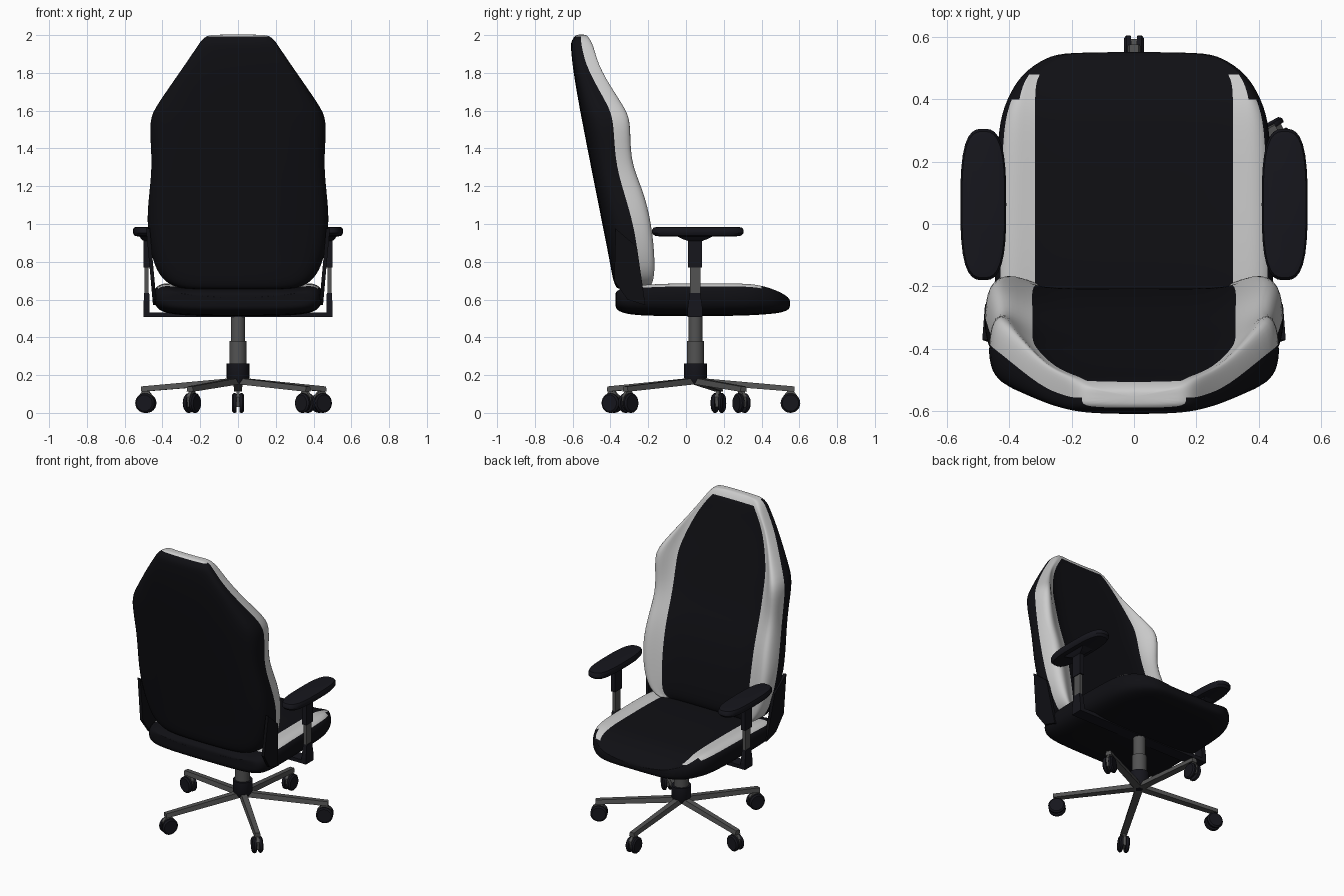
import bpy, bmesh
from math import sin, cos, pi, radians
from mathutils import Vector, Matrix

if "Cube" in bpy.data.objects:
    bpy.data.objects.remove(bpy.data.objects["Cube"])


def material(name, c):
    m = bpy.data.materials.new(name)
    m.diffuse_color = (*c, 1)
    m.use_nodes = True
    m.node_tree.nodes["Principled BSDF"].inputs["Base Color"].default_value = m.diffuse_color
    return m


BLACK = material("black_leather", (0.005, 0.005, 0.007))
PLASTIC = material("black_plastic", (0.008, 0.008, 0.012))
WHITE = material("white_leather", (0.62, 0.62, 0.62))
METAL = material("dark_metal", (0.085, 0.085, 0.085))


def loft(name, rings, mats, pick=lambda r, c: 0, subsurf=0, angle=35, cap=0):
    """Skin a list of closed rings and cap both ends."""
    bm = bmesh.new()
    vs = [[bm.verts.new(p) for p in ring] for ring in rings]
    n = len(rings[0])
    for r in range(len(vs) - 1):
        for c in range(n):
            d = (c + 1) % n
            f = bm.faces.new((vs[r][c], vs[r][d], vs[r + 1][d], vs[r + 1][c]))
            f.material_index = pick(r, c)
    bm.faces.new(vs[0])
    bm.faces.new(vs[-1]).material_index = cap
    bmesh.ops.recalc_face_normals(bm, faces=bm.faces)
    me = bpy.data.meshes.new(name)
    bm.to_mesh(me)
    bm.free()
    for m in mats:
        me.materials.append(m)
    ob = bpy.data.objects.new(name, me)
    bpy.context.collection.objects.link(ob)
    if subsurf:
        mod = ob.modifiers.new("smooth", 'SUBSURF')
        mod.levels = mod.render_levels = subsurf
        me.polygons.foreach_set("use_smooth", [True] * len(me.polygons))
    elif angle:
        bpy.ops.object.select_all(action='DESELECT')
        bpy.context.view_layer.objects.active = ob
        ob.select_set(True)
        bpy.ops.object.shade_smooth_by_angle(angle=radians(angle))
    return ob


def mirrored(half):
    return half + [(-x, y, z) for x, y, z in half[-2:0:-1]]


def rect(x, y, z, hx, hy):
    return [(x - hx, y - hy, z), (x + hx, y - hy, z), (x + hx, y + hy, z), (x - hx, y + hy, z)]


def column(name, x, y, profile, mat, n=24):
    """Lathe of (radius, z) pairs."""
    loft(name, [[(x + r * cos(2 * pi * i / n), y + r * sin(2 * pi * i / n), z)
                 for i in range(n)] for r, z in profile], [mat])


# Backrest: z, half width, back y, seam y, wing y, panel half width, panel y
back_rows = [
    (.655, .24, -.35, -.29, -.22, .20, -.24), (.66, .32, -.37, -.27, -.185, .28, -.22),
    (.70, .40, -.388, -.25, -.16, .325, -.20), (.80, .455, -.405, -.25, -.152, .33, -.205),
    (1.0, .487, -.445, -.28, -.168, .335, -.23), (1.18, .468, -.48, -.34, -.212, .335, -.27),
    (1.34, .453, -.512, -.38, -.29, .335, -.33), (1.55, .475, -.553, -.385, -.272, .335, -.385),
    (1.63, .43, -.568, -.415, -.32, .33, -.41), (1.82, .297, -.60, -.53, -.452, .268, -.463),
    (1.93, .222, -.61, -.555, -.485, .19, -.488), (1.965, .20, -.61, -.56, -.50, .16, -.50),
    (1.997, .17, -.588, -.56, -.52, .13, -.523), (2.003, .12, -.574, -.56, -.535, .09, -.537)]


def back_ring(z, w, yb, ys, yf, p, yp):
    return mirrored([(x, y, z) for x, y in [
        (0, yb), (.6 * w, yb + .04 * (ys - yb)), (.93 * w, yb + .2 * (ys - yb)),
        (w, yb + .6 * (ys - yb)), (w, ys), (.98 * w, ys + .75 * (yf - ys)),
        (.6 * w + .4 * p, yf), (p, yp), (.6 * p, yp - .004), (0, yp - .004)]])


def fold(c):
    """Column index on the half section of an 18-column ring."""
    return c if c < 9 else 17 - c


loft("backrest", [back_ring(*r) for r in back_rows], [BLACK, WHITE],
     lambda r, c: int(4 <= fold(c) <= 6 or r == 12 or (r >= 11 and fold(c) > 3)),
     subsurf=2, cap=1)

# Seat: y, half width, bottom z, top z, panel half width
seat_rows = [
    (-.374, .34, .57, .63, .28), (-.37, .41, .545, .65, .32), (-.31, .447, .517, .678, .33),
    (-.1, .447, .512, .69, .33), (.12, .442, .512, .69, .33), (.31, .437, .515, .69, .33),
    (.40, .41, .52, .68, .333), (.485, .36, .527, .65, .335), (.535, .28, .54, .622, .25),
    (.552, .22, .558, .60, .17)]


def seat_ring(y, w, zb, zt, p):
    h = zt - zb
    return mirrored([(x, y, z) for x, z in [
        (0, zb), (.6 * w, zb), (.93 * w, zb + .1 * h), (w, zb + .4 * h), (w, zb + .72 * h),
        (.97 * w, zb + .9 * h), (.5 * w + .5 * p, zt), (p, zt - .01), (.6 * p, zt - .012),
        (0, zt - .012)]])


loft("seat", [seat_ring(*r) for r in seat_rows], [BLACK, WHITE],
     lambda r, c: int(2 <= r <= 6 and (fold(c) == 6 or (fold(c) == 5 and r < 6))), subsurf=2)

# Armrests and the brackets joining seat and backrest, both sides
bracket = [(-.372, .975), (-.26, .88), (-.215, .57), (-.31, .60), (-.38, .70)]
for s, side in ((1, "right"), (-1, "left")):
    loft(side + "_back_bracket",
         [[(s * (.43 + .09 * (z - .57) + t), y, z) for y, z in bracket] for t in (0, .02)],
         [BLACK], angle=0)

    def pad_ring(k, z):
        out = []
        for i in range(40):
            a = 2 * pi * i / 40
            d = (abs(cos(a)) ** 3 + abs(sin(a)) ** 3) ** (-1 / 3)
            out.append((s * .483 + .0735 * k * d * cos(a),
                        .0625 + .2425 * (.5 + .5 * k) * d * sin(a), z))
        return out

    loft(side + "_arm_pad", [pad_ring(k, z) for k, z in
         ((.6, .933), (.88, .938), (1, .952), (1, .968), (.93, .981), (.75, .985))], [PLASTIC])
    x = s * .484
    loft(side + "_arm_neck", [rect(x, .048, z, hx, hy) for z, hx, hy in
         ((.77, .016, .037), (.91, .016, .037), (.918, .025, .06), (.94, .045, .105))],
         [PLASTIC], angle=0)
    loft(side + "_arm_post", [rect(x, .048, z, .011, .028) for z in (.6, .78)], [METAL], angle=0)
    loft(side + "_arm_socket", [rect(x, .048, z, hx, hy) for z, hx, hy in
         ((.512, .016, .04), (.55, .016, .04), (.635, .014, .028))], [PLASTIC], angle=0)

loft("arm_crossbar", [rect(0, .048, z, .5, .04) for z in (.508, .532)], [PLASTIC], angle=0)

# Gas lift and hub
CY = .05
column("gas_lift", 0, CY, [(.038, .36), (.038, .53)], METAL)
column("lift_sleeve", 0, CY, [(.046, .25), (.046, .38)], METAL)
column("base_hub", 0, CY, [(.04, .152), (.06, .185), (.06, .262)], PLASTIC)

# Five legs with twin-wheel casters
for i, deg in enumerate((29, 90, 166, 241, 315), 1):
    M = Matrix.Translation((0, CY, 0)) @ Matrix.Rotation(radians(deg), 4, 'Z')

    def put(pts):
        return [M @ Vector(p) for p in pts]

    loft(f"leg_{i}", [put([(r, -w, zb), (r, w, zb), (r, w * .75, zt), (r, -w * .75, zt)])
         for r, w, zb, zt in ((.02, .024, .152, .185), (.525, .02, .112, .14))], [METAL], angle=0)
    R = .503
    loft(f"caster_fork_{i}", [put(rect(R, 0, z, hx, .009)) for z, hx in ((.03, .03), (.085, .04),
         (.118, .015))], [METAL], angle=0)
    for s, side in ((1, "a"), (-1, "b")):
        loft(f"caster_wheel_{i}{side}", [put([(R + r * cos(2 * pi * k / 24), s * y,
             .052 + r * sin(2 * pi * k / 24)) for k in range(24)])
             for r, y in ((.049, .009), (.052, .014), (.052, .024), (.043, .032))], [PLASTIC])
